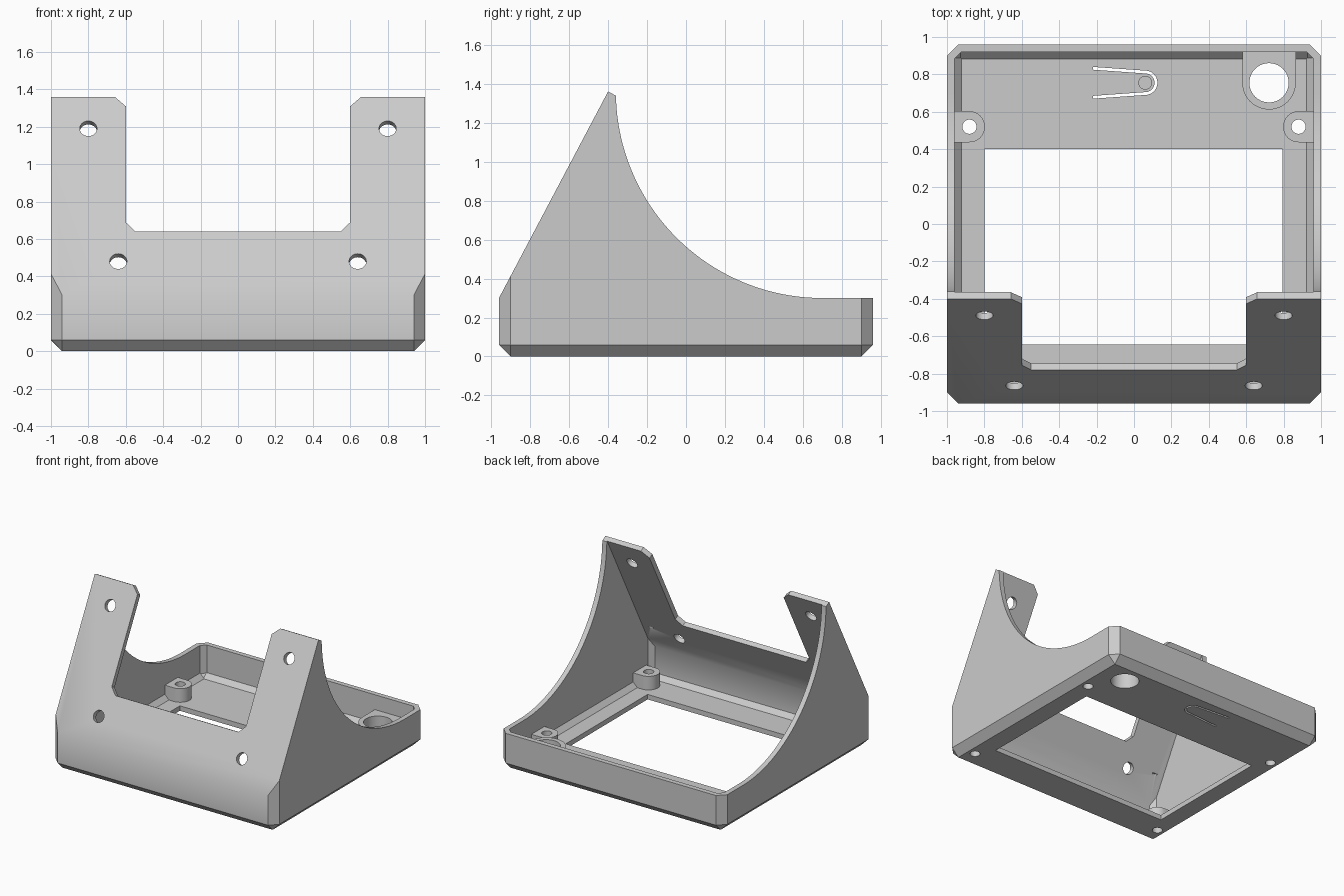
import bpy, bmesh
from math import sin, cos, pi, radians
from mathutils import Vector, Matrix

if "Cube" in bpy.data.objects:
    bpy.data.objects.remove(bpy.data.objects["Cube"], do_unlink=True)

grey = bpy.data.materials.new("matte grey")
grey.use_nodes = True
grey.diffuse_color = (0.6, 0.6, 0.6, 1)
grey.node_tree.nodes["Principled BSDF"].inputs["Base Color"].default_value = (0.6, 0.6, 0.6, 1)

HX, HY, CH, T = 1.0, 0.96, 0.06, 0.04      # half sizes, chamfer, wall thickness
UP = Vector((0, 0.56, 1.06)).normalized()  # direction up the sloped front
OUT = Vector((0, -UP.z, UP.y))             # outward normal of the sloped front
FOOT = Vector((0, -HY, 0.3))
PEAK = Vector((0, -0.40, 1.36))


def to_object(name, bm):
    bmesh.ops.recalc_face_normals(bm, faces=bm.faces)
    mesh = bpy.data.meshes.new(name)
    bm.to_mesh(mesh)
    bm.free()
    obj = bpy.data.objects.new(name, mesh)
    bpy.context.collection.objects.link(obj)
    mesh.materials.append(grey)
    return obj


def frame(a, b, c, origin=(0, 0, 0)):
    m = Matrix((a, b, c)).transposed().to_4x4()
    m.translation = Vector(origin)
    return m


FLAT = Matrix.Identity(4)
SIDE = frame((0, 1, 0), (0, 0, 1), (1, 0, 0))
SLOPE = frame((1, 0, 0), UP, OUT, FOOT)


def arc(x, y, r, start, end, n=24):
    steps = [radians(start + (end - start) * i / n) for i in range(n + 1)]
    return [(x + r * cos(t), y + r * sin(t)) for t in steps]


def circle(x, y, r, n=32):
    return arc(x, y, r, 0, 360, n)[:-1]


def prism(name, points, low, high, place=FLAT):
    bm = bmesh.new()
    face = bm.faces.new([bm.verts.new((x, y, low)) for x, y in points])
    new = bmesh.ops.extrude_face_region(bm, geom=[face])["geom"]
    moved = [v for v in new if isinstance(v, bmesh.types.BMVert)]
    bmesh.ops.translate(bm, verts=moved, vec=(0, 0, high - low))
    bm.transform(place)
    return to_object(name, bm)


def shell_block(name, inset, capped):
    """Chamfered tray volume with a sloped front, every face moved in by inset."""
    planes = [((0, 0, -1), 0), (OUT, OUT.dot(FOOT))]
    for s in (-1, 1):
        planes += [((s, 0, 0), HX), ((0, s, 0), HY),
                   ((s, 0, -1), HX - CH), ((0, s, -1), HY - CH)]
        for t in (-1, 1):
            planes += [((s, t, 0), HX + HY - CH), ((s, t, -1), HX + HY - 2 * CH)]
    if capped:
        planes.append((UP, UP.dot(PEAK)))
    bm = bmesh.new()
    bmesh.ops.create_cube(bm, size=5)
    for normal, dist in planes:
        n = Vector(normal)
        point = n * (dist / n.length_squared) - n.normalized() * inset
        cut = bmesh.ops.bisect_plane(bm, geom=bm.verts[:] + bm.edges[:] + bm.faces[:],
                                     dist=1e-5, plane_co=point, plane_no=n, clear_outer=True)
        if cut["geom_cut"]:
            bmesh.ops.holes_fill(bm, edges=[e for e in bm.edges if e.is_boundary])
    return to_object(name, bm)


def cut(obj, cutters):
    bpy.context.view_layer.objects.active = obj
    for c in cutters:
        mod = obj.modifiers.new("cut", "BOOLEAN")
        mod.operation, mod.solver, mod.object = "DIFFERENCE", "EXACT", c
        bpy.ops.object.modifier_apply(modifier=mod.name)


# Tray with side cheeks and sloped front
body = shell_block("body", 0, True)
cutters = [shell_block("inside_cutter", T, False)]

# Concave sweep along the top of the side cheeks
sweep = arc(0.7, 1.36, 1.06, 180, 270, 40) + [(1.5, 0.3), (1.5, 2), (-0.36, 2)]
cutters.append(prism("sweep_cutter", sweep, -2, 2, SIDE))

# U-shaped gap and screw holes through the sloped front
half = [(0.55, 0.385), (0.6, 0.44), (0.6, 1.142), (0.66, 1.2), (0.66, 1.4)]
gap = half + [(-x, y) for x, y in reversed(half)]
cutters.append(prism("gap_cutter", gap, -0.2, 0.2, SLOPE))
for s in (-1, 1):
    for x, up in ((0.8, 1.007), (0.64, 0.204)):
        cutters.append(prism("plate_hole_cutter", circle(s * x, up, 0.046), -0.12, 0.1, SLOPE))

# Rounded slot in the right cheek
slot = arc(0.11, 0.3, 0.06, -90, 90) + arc(-0.38, 0.3, 0.06, 90, 270)
cutters.append(prism("slot_cutter", slot, -1.1, -0.9, SIDE))

# Large floor opening
window = [(-0.8, -0.645), (0.795, -0.645), (0.795, 0.4), (-0.8, 0.4)]
cutters.append(prism("window_cutter", window, -0.1, 0.1))


def spring_side(w):
    return [(-0.22, 0.755 + 0.07 + w)] + arc(0.06, 0.755, 0.05 + w, 90, -90) + [(-0.22, 0.755 - 0.07 - w)]


# Thin U cut that frees the push tab, and its pin
cutters.append(prism("tab_cutter", spring_side(0.015) + spring_side(0)[::-1], -0.1, 0.1))
parts = [body, prism("tab_pin", circle(0.06, 0.755, 0.037), 0.03, 0.08)]

# Corner screw bosses
for s, side in ((-1, "right"), (1, "left")):
    for y, end in ((0.52, "back"), (-0.78, "front")):
        outline = [(0.965, y - 0.083)] + arc(0.88, y, 0.083, 270, 90) + [(0.965, y + 0.083)]
        boss = prism(f"{end}_{side}_boss", [(s * px, py) for px, py in outline], 0.035, 0.15)
        hole = prism("boss_hole_cutter", circle(s * 0.88, y, 0.038), -0.1, 0.5)
        cut(boss, [hole])
        cutters.append(hole)
        parts.append(boss)

# Round socket against the back wall
outline = [(0.865, 0.925)] + arc(0.722, 0.755, 0.143, 0, -180) + [(0.579, 0.925)]
socket = prism("round_socket", outline, 0.035, 0.18)
hole = prism("socket_cutter", circle(0.722, 0.755, 0.105, 40), -0.1, 0.5)
cut(socket, [hole])
cutters.append(hole)
parts.append(socket)

cut(body, cutters)
for c in cutters:
    bpy.data.objects.remove(c, do_unlink=True)

# Smooth rounded faces, keep the edges crisp
bpy.ops.object.select_all(action="DESELECT")
for p in parts:
    p.select_set(True)
bpy.context.view_layer.objects.active = body
bpy.ops.object.shade_smooth_by_angle(angle=radians(30))
